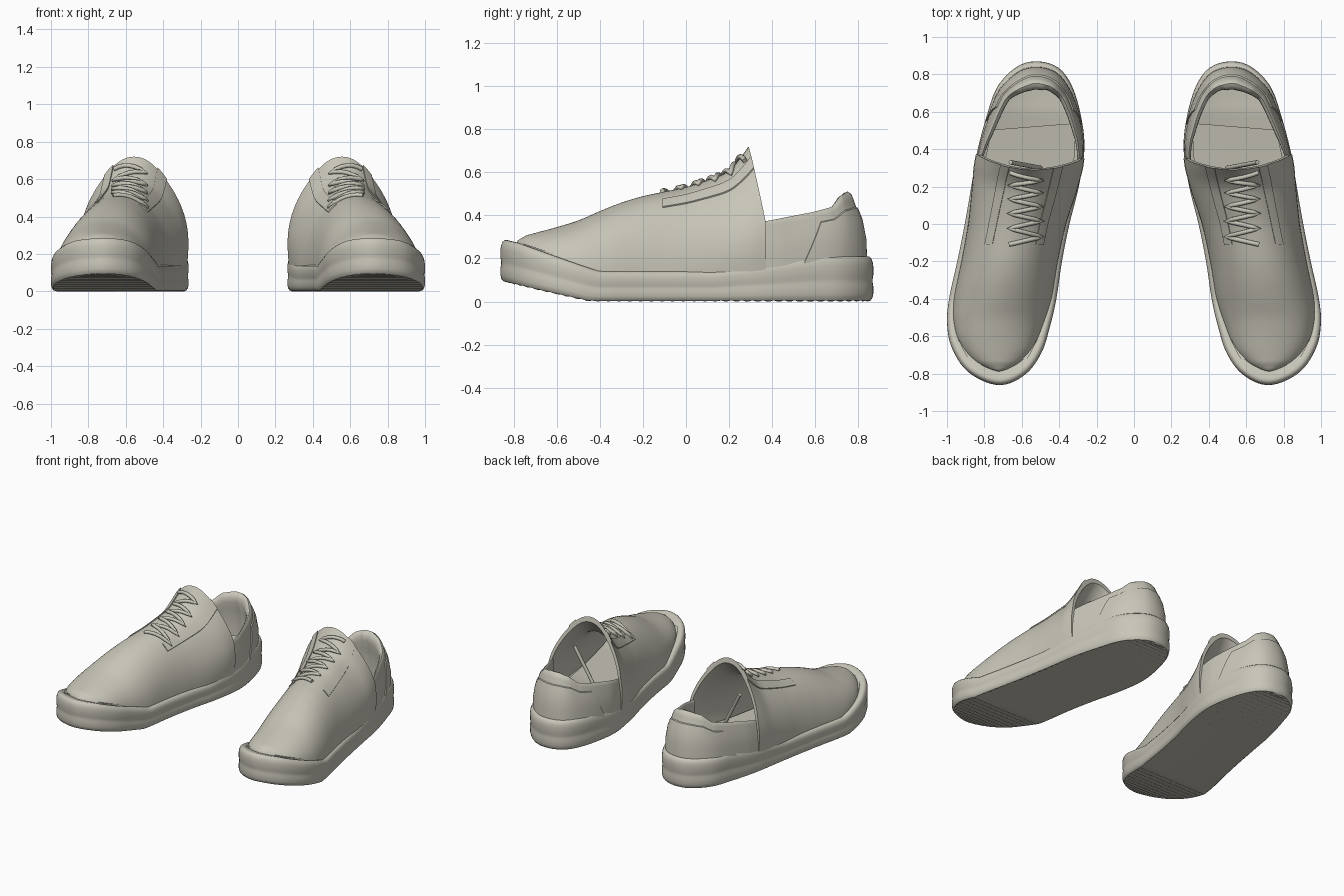
import bpy, bmesh
from math import radians, cos, sin, pi, acos, hypot

if "Cube" in bpy.data.objects:
    bpy.data.objects.remove(bpy.data.objects["Cube"], do_unlink=True)

COLOUR = (0.58, 0.56, 0.48, 1)
mat = bpy.data.materials.new("warm grey")
mat.use_nodes = True
mat.diffuse_color = COLOUR
mat.node_tree.nodes["Principled BSDF"].inputs["Base Color"].default_value = COLOUR


def table(pts, y):
    """Piecewise linear lookup."""
    if y <= pts[0][0]:
        return pts[0][1]
    for (a, p), (b, q) in zip(pts, pts[1:]):
        if y <= b:
            return p + (q - p) * (y - a) / (b - a)
    return pts[-1][1]


# Heights along the shoe, toe at -y
SOLE_TOP = [(-.86, .285), (-.8, .272), (-.4, .14), (.12, .14), (.35, .17), (.62, .21)]
SOLE_LOW = [(-.86, .09), (-.66, .045), (-.45, 0)]
VAMP_TOP = [(-.795, .26), (-.78, .285), (-.74, .308), (-.6, .345), (-.5, .375), (-.4, .42),
            (-.3, .46), (-.2, .49), (0, .53), (.1, .56), (.2, .59), (.25, .62), (.3, .665), (.36, .72)]
COLLAR = [(.36, .37), (.6, .415), (.7, .44), (.76, .49), (.83, .51)]
INSET = [(-.86, .072), (-.7, .048), (-.4, .024), (0, .018), (.3, .004), (.45, .004), (.6, .012), (.87, .035)]
PAD = [(.36, .6), (.5, 1), (.7, 1.3), (.84, 2.2)]

# Footprint from heel tip, down the outer side to the toe, back up the inner side
FOOT = [(.515, .87), (.625, .842), (.73, .735), (.79, .57), (.84, .38), (.87, .2), (.905, 0),
        (.945, -.2), (.985, -.38), (1, -.52), (.975, -.66), (.885, -.793), (.725, -.862),
        (.585, -.808), (.495, -.69), (.447, -.54), (.415, -.4), (.385, -.2), (.345, 0),
        (.295, .2), (.265, .4), (.282, .57), (.33, .735), (.403, .835)]
HALF = 80
N = 2 * HALF


def spline(i, t):
    a, b, c, d = (FOOT[(i + k) % len(FOOT)] for k in (-1, 0, 1, 2))
    return tuple(.5 * (2 * q + (r - p) * t + (2 * p - 5 * q + 4 * r - s) * t * t
                       + (3 * q - p - 3 * r + s) * t ** 3) for p, q, r, s in zip(a, b, c, d))


def half_outline(start):
    """Evenly spaced points along one side of the footprint."""
    dense = [spline(start + k // 20, k % 20 / 20) for k in range(241)]
    run = [0]
    for p, q in zip(dense, dense[1:]):
        run.append(run[-1] + hypot(q[0] - p[0], q[1] - p[1]))
    axes = [list(zip(run, [p[k] for p in dense])) for k in (0, 1)]
    return [tuple(table(ax, run[-1] * k / HALF) for ax in axes) for k in range(HALF)]


OUT = half_outline(0) + half_outline(12)


def edge_point(f):
    i, t = int(f // 1), f % 1
    p, q = OUT[i % N], OUT[(i + 1) % N]
    return p[0] + (q[0] - p[0]) * t, p[1] + (q[1] - p[1]) * t


def foot(f, inset=0.0):
    """Footprint point at a fractional index, moved inwards."""
    x, y = edge_point(f)
    a, b = edge_point(f - 2), edge_point(f + 2)
    tx, ty = b[0] - a[0], b[1] - a[1]
    n = hypot(tx, ty)
    return x + ty / n * inset, y - tx / n * inset


def upper_foot(f, extra=0.0):
    return foot(f, table(INSET, foot(f)[1]) + extra)


def loft(name, rings, closed=True, caps=True, angle=40):
    """Skin rings of points, cap the ends with cross strips, mirror for the other shoe."""
    bm = bmesh.new()
    vs = [[bm.verts.new(p) for p in r] for r in rings]
    n = len(rings[0])
    for r, s in zip(vs, vs[1:]):
        for k in range(n if closed else n - 1):
            m = (k + 1) % n
            bm.faces.new((r[k], r[m], s[m], s[k]))
    if caps:
        for r in (vs[0], vs[-1]):
            for k in range(n // 2 - 1):
                bm.faces.new((r[k], r[k + 1], r[n - 2 - k], r[n - 1 - k]))
    bmesh.ops.recalc_face_normals(bm, faces=bm.faces)
    me = bpy.data.meshes.new(name)
    bm.to_mesh(me)
    bm.free()
    me.polygons.foreach_set("use_smooth", [True] * len(me.polygons))
    me.set_sharp_from_angle(angle=radians(angle))
    me.materials.append(mat)
    ob = bpy.data.objects.new(name, me)
    bpy.context.collection.objects.link(ob)
    mod = ob.modifiers.new("other shoe", 'MIRROR')
    mod.use_mirror_merge = False
    return ob


# Sole with a faint mid groove, rounded rim and ribbed tread
def sole_ring(inset, frac, rib=0.0):
    ring = []
    for k in range(N):
        x, y = foot(k + .5, inset)
        oy = foot(k + .5)[1]
        lo, hi = table(SOLE_LOW, oy), table(SOLE_TOP, oy)
        pair = min(k, N - 1 - k)
        ring.append((x, y, lo + (hi - lo) * frac + rib * (pair % 2)))
    return ring


loft("sole", [sole_ring(.022, 0, .009), sole_ring(.012, .025), sole_ring(.004, .08), sole_ring(0, .17),
              sole_ring(0, .34), sole_ring(.003, .42), sole_ring(.003, .5), sole_ring(0, .58),
              sole_ring(0, .78), sole_ring(.003, .88), sole_ring(.01, .96), sole_ring(.02, 1),
              sole_ring(.032, 1), sole_ring(.05, .97), sole_ring(.07, .93)], angle=50)


# Vamp: arched sections spanning the footprint, leaning forward at the opening
def mid_y(f):
    return (upper_foot(f)[1] + upper_foot(N - f)[1]) / 2


def station(y):
    lo, hi = 0.0, float(HALF)
    for _ in range(30):
        m = (lo + hi) / 2
        lo, hi = (m, hi) if mid_y(m) > y else (lo, m)
    return lo


def vamp(f, theta, scale=1.0):
    r, l = upper_foot(f), upper_foot(N - f)
    y0 = mid_y(f)
    base = table(SOLE_TOP, y0) - .04
    top = table(VAMP_TOP, y0)
    if -.72 < y0 < .33:
        top = (top + table(VAMP_TOP, y0 - .025) + table(VAMP_TOP, y0 + .025)) / 3
    # full low sides and a slim crown towards the opening
    shoulder = .07 * min(1, max(0, (y0 + .1) / .4))
    u = cos(theta) * (1 + shoulder * sin(4 * min(theta, pi - theta))) * scale
    z = base + (top - base) * sin(theta) ** .95 * scale
    w = (1 + u) / 2
    y = l[1] + (r[1] - l[1]) * w - .2 * max(0, z - .37) * min(1, max(0, y0 / .36))
    return (l[0] + (r[0] - l[0]) * w, y, z)


F_OPEN = station(.36)
arc = [pi * k / 40 for k in range(41)]
rings = []
for k in range(61):
    f = F_OPEN + (HALF - .15 - F_OPEN) * k / 60
    rings.append([vamp(f, a) for a in arc] + [vamp(f, a, .94) for a in reversed(arc)])
loft("vamp", rings)


# Padded heel collar swept round the back of the foot
def wall(f, inset, frac, out=0.0):
    y = foot(f)[1]
    x, yy = upper_foot(f, inset * table(PAD, y) - out)
    base = table(SOLE_TOP, y) - .04
    return (x, yy, base + (table(COLLAR, upper_foot(f)[1]) - base) * frac)


PROFILE = [(0, 0), (.002, .35), (.01, .62), (.02, .78), (.026, .9), (.031, .97), (.038, 1),
           (.046, .98), (.052, .92), (.053, .82), (.048, .65), (.044, .4), (.044, .2), (.044, 0)]
F_WALL = station(.345)
loft("heel_collar", [[wall(F_WALL * (k / 50 - 1), *p) for p in PROFILE] for k in range(101)])

# Raised heel patch with slanted front edges, its rim tucked into the collar
patch = []
for inset, frac, out in [(0, 0, .007), (.002, .35, .007), (.01, .62, .007), (.02, .78, .007),
                         (.021, .8, -.006)]:
    end = station(.53 + .12 * frac)
    cols = [-end] + [end * (k / 30 - 1) for k in range(61)] + [end]
    patch.append([wall(f, inset, frac, -.006 if k in (0, 62) else out) for k, f in enumerate(cols)])
loft("heel_patch", patch, closed=False, caps=False)


# Insole ending in a shallow step under the heel
def insole_section(f):
    pts = []
    for lift in (.012, -.02):
        side = [foot(f + 1, .05), foot(N - f + 1, .05)]
        for x, y in side if lift > 0 else side[::-1]:
            pts.append((x, y, table(SOLE_TOP, y) + lift))
    return pts


F_STEP = station(.53)
loft("insole", [insole_section(F_STEP + (HALF - 8 - F_STEP) * k / 24) for k in range(25)])

# Lace facings: thin plates either side of the tongue
for name, u0, u1 in (("inner_facing", -.63, -.47), ("outer_facing", .42, .58)):
    rows = []
    for k in range(25):
        f = station(-.11 + .47 * k / 24)
        a0, a1 = acos(u0), acos(u1)
        rows.append([vamp(f, a0 + (a1 - a0) * t, s)
                     for t, s in ((0, .99), (0, 1.016), (.5, 1.018), (1, 1.016), (1, .99), (.5, .99))])
    loft(name, rows)


# Zigzag laces lying on the tongue, plus a loose end inside
def on_vamp(x, y):
    f = station(y)
    a, b = upper_foot(N - f)[0], upper_foot(f)[0]
    return vamp(f, acos((2 * x - a - b) / (b - a)), 1.016)


turns = [(.49 if k % 2 else .668, -.11 + .43 * k / 10) for k in range(11)]
path = []
for (x0, y0), (x1, y1) in zip(turns, turns[1:]):
    path += [on_vamp(x0 + (x1 - x0) * t / 6, y0 + (y1 - y0) * t / 6) for t in range(6)]
path.append(on_vamp(*turns[-1]))

laces = bpy.data.curves.new("laces", 'CURVE')
laces.dimensions = '3D'
laces.bevel_depth = .012
laces.bevel_resolution = 2
laces.use_fill_caps = True
laces.materials.append(mat)
for pts in (path, [(.66, .33, .5), (.5, .3, .2)]):
    for side in (1, -1):
        sp = laces.splines.new('POLY')
        sp.points.add(len(pts) - 1)
        for p, (x, y, z) in zip(sp.points, pts):
            p.co = (side * x, y, z, 1)
        sp.use_smooth = True
bpy.context.collection.objects.link(bpy.data.objects.new("laces", laces))
